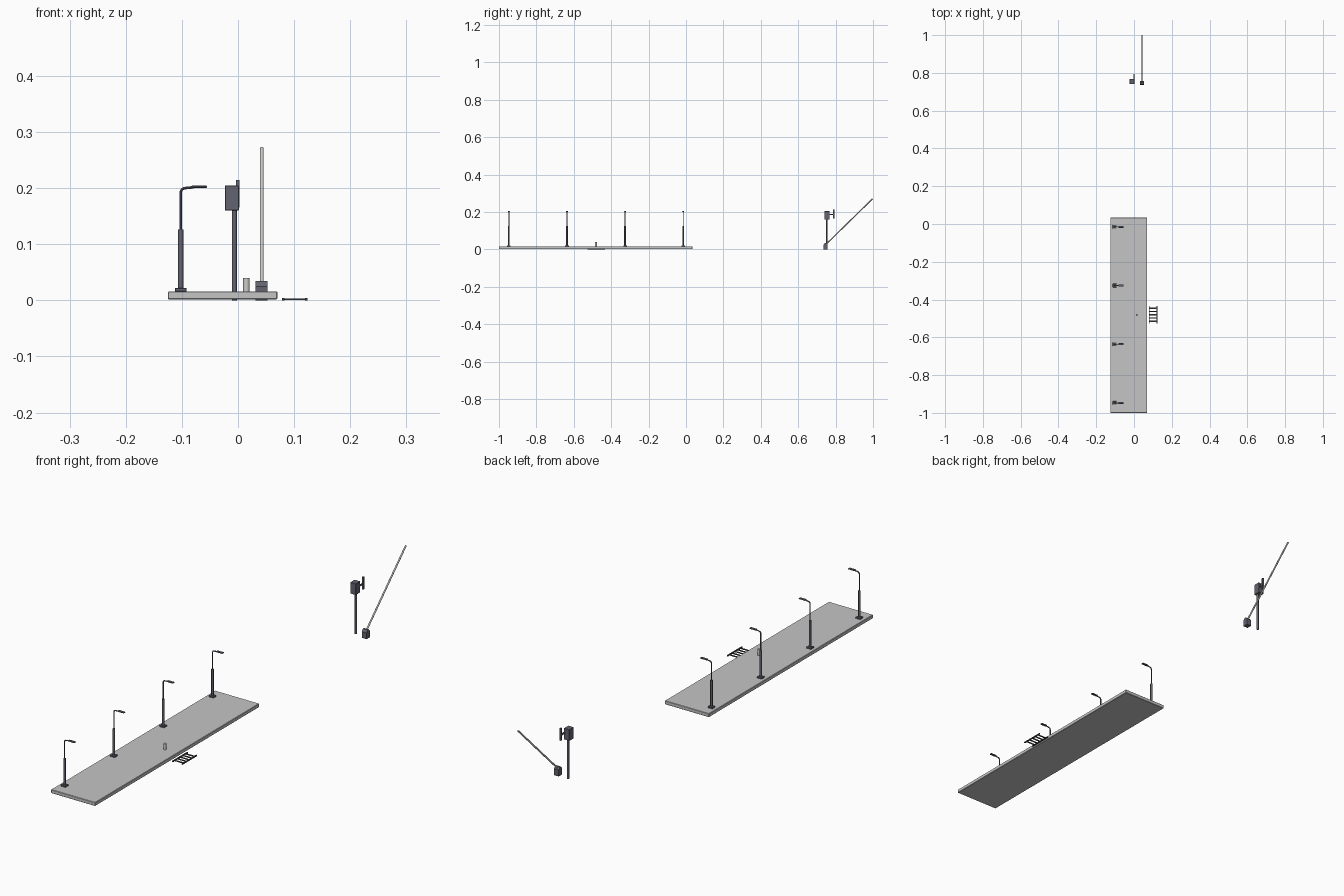
import bpy, bmesh, math
from mathutils import Vector

if "Cube" in bpy.data.objects:
    bpy.data.objects.remove(bpy.data.objects["Cube"])


def material(name, r, g, b):
    m = bpy.data.materials.new(name)
    m.diffuse_color = (r, g, b, 1)
    m.use_nodes = True
    m.node_tree.nodes["Principled BSDF"].inputs["Base Color"].default_value = m.diffuse_color
    return m


CONCRETE = material("concrete grey", 0.56, 0.56, 0.56)
PALE = material("pale warm grey", 0.60, 0.60, 0.57)
STEEL = material("blue grey steel", 0.125, 0.125, 0.16)
DARK = material("dark iron", 0.06, 0.06, 0.065)


def finish(name, bm, mat, smooth=False):
    bmesh.ops.recalc_face_normals(bm, faces=bm.faces)
    me = bpy.data.meshes.new(name)
    bm.to_mesh(me)
    bm.free()
    ob = bpy.data.objects.new(name, me)
    bpy.context.collection.objects.link(ob)
    me.materials.append(mat)
    if smooth:
        bpy.context.view_layer.objects.active = ob
        ob.select_set(True)
        bpy.ops.object.shade_smooth_by_angle(angle=math.radians(40))
        ob.select_set(False)
    return ob


def box(name, lo, hi, mat, bevel=0):
    bm = bmesh.new()
    bmesh.ops.create_cube(bm, size=1)
    for v in bm.verts:
        v.co = Vector([(a + b) / 2 + c * (b - a) for a, b, c in zip(lo, hi, v.co)])
    if bevel:
        bmesh.ops.bevel(bm, geom=bm.edges[:], offset=bevel, segments=1, affect='EDGES')
    return finish(name, bm, mat)


def tube(name, points, radius, mat, sides=12):
    """Sweep a round section along a path lying in one plane."""
    bm = bmesh.new()
    pts = [Vector(p) for p in points]
    rings = []
    for i, p in enumerate(pts):
        d = (pts[min(i + 1, len(pts) - 1)] - pts[max(i - 1, 0)]).normalized()
        side = Vector((0, 1, 0)) if abs(d.y) < 0.5 else Vector((1, 0, 0))
        up = d.cross(side).normalized()
        rings.append([bm.verts.new(p + radius * (side * math.cos(a) + up * math.sin(a)))
                      for a in (2 * math.pi * k / sides for k in range(sides))])
    for a, b in zip(rings, rings[1:]):
        for k in range(sides):
            n = (k + 1) % sides
            bm.faces.new((a[k], a[n], b[n], b[k]))
    bm.faces.new(rings[0])
    bm.faces.new(rings[-1])
    return finish(name, bm, mat, True)


def prism(name, profile, x0, x1, mat):
    """Extrude a (y, z) profile along x."""
    bm = bmesh.new()
    f = bm.faces.new([bm.verts.new((x0, y, z)) for y, z in profile])
    ext = bmesh.ops.extrude_face_region(bm, geom=[f])['geom']
    bmesh.ops.translate(bm, vec=(x1 - x0, 0, 0),
                        verts=[g for g in ext if isinstance(g, bmesh.types.BMVert)])
    return finish(name, bm, mat)


# Platform slab
box("platform", (-0.125, -1, 0.0015), (0.07, 0.034, 0.016), CONCRETE, 0.0015)

# Four street lamps
LX = -0.102
for i in range(4):
    y = -0.947 + i * 0.3107
    n = f"lamp_{i + 1}_"
    box(n + "base", (LX - 0.0105, y - 0.0095, 0.0155), (LX + 0.0105, y + 0.0095, 0.022), STEEL, 0.001)
    tube(n + "column", [(LX, y, 0.021), (LX, y, 0.126)], 0.0046, STEEL)
    bend = [(LX + 0.008 * (1 - math.cos(a)), y, 0.192 + 0.008 * math.sin(a))
            for a in (math.pi / 2 * k / 4 for k in range(5))]
    tube(n + "pole", [(LX, y, 0.125)] + bend + [(-0.079, y, 0.2015)], 0.0023, STEEL, 8)
    prism_head = box(n + "head", (-0.083, y - 0.0055, 0.2005), (-0.055, y + 0.0055, 0.2042), STEEL, 0.001)

# Small ticket post on the platform
tube("ticket_post", [(0.015, -0.482, 0.0155), (0.015, -0.482, 0.0395)], 0.0058, PALE)

# Short track segment beside the platform
for s, x in (("left", 0.0805), ("right", 0.1215)):
    box("rail_" + s, (x - 0.0024, -0.527, 0), (x + 0.0024, -0.434, 0.004), DARK)
for i in range(5):
    y = -0.515 + i * 0.0172
    box(f"sleeper_{i + 1}", (0.0805, y - 0.003, 0.0008), (0.1215, y + 0.003, 0.0032), DARK)

# Signal post with cabinet and side bar
tube("signal_post", [(-0.0063, 0.752, 0), (-0.0063, 0.752, 0.165)], 0.0045, STEEL)
box("signal_cabinet", (-0.0235, 0.74, 0.16), (0.0015, 0.768, 0.205), STEEL, 0.001)
box("signal_bracket", (-0.003, 0.766, 0.184), (0.0015, 0.79, 0.19), STEEL)
box("signal_bar", (-0.0035, 0.786, 0.165), (0.0025, 0.793, 0.214), STEEL)

# Barrier housing and raised boom
prism("barrier_housing", [(0.735, 0), (0.757, 0), (0.757, 0.026), (0.749, 0.034),
                          (0.742, 0.034), (0.735, 0.025)], 0.0315, 0.0525, STEEL)
tube("barrier_boom", [(0.0425, 0.746, 0.025), (0.0425, 0.9975, 0.271)], 0.0033, PALE)
